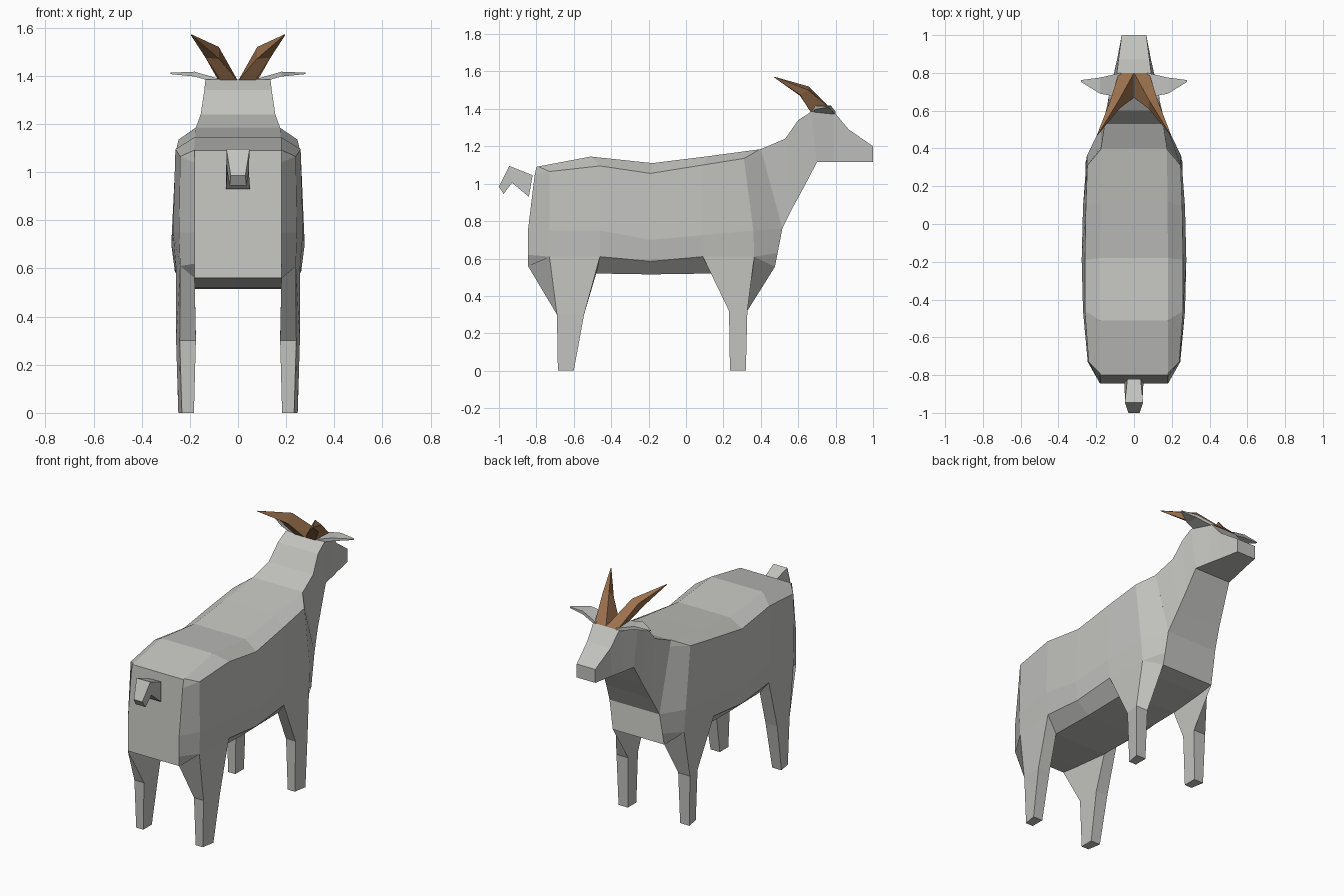
import bpy, bmesh


def material(name, rgb):
    m = bpy.data.materials.new(name)
    m.diffuse_color = (*rgb, 1)
    return m


grey = material("grey coat", (0.54, 0.54, 0.52))
brown = material("horn brown", (0.33, 0.165, 0.075))


def loft(name, rings, mat, mirrored=False):
    """Skin closed rings of points; optionally add the mirror image across x = 0."""
    bm = bmesh.new()
    for s in ((1, -1) if mirrored else (1,)):
        loops = [[bm.verts.new((s * x, y, z)) for x, y, z in r] for r in rings]
        n = len(loops[0])
        for a, b in zip(loops, loops[1:]):
            for i in range(n):
                j = (i + 1) % n
                bm.faces.new((a[i], a[j], b[j], b[i]))
        bm.faces.new(loops[0])
        bm.faces.new(loops[-1])
    bmesh.ops.remove_doubles(bm, verts=[v for v in bm.verts if not mirrored], dist=0.0005)
    bmesh.ops.recalc_face_normals(bm, faces=bm.faces)
    me = bpy.data.meshes.new(name)
    bm.to_mesh(me)
    bm.free()
    me.materials.append(mat)
    ob = bpy.data.objects.new(name, me)
    bpy.context.collection.objects.link(ob)
    return ob


def sym(half):
    """Half section (right side, top to bottom) to a full symmetric ring."""
    return half + [(-x, y, z) for x, y, z in reversed(half)]


# Torso: rump to chest; each half section is top, shoulder, flank, low flank, belly
torso = [
    [(.18, -.80, 1.09), (.18, -.81, 1.04), (.18, -.845, .75), (.18, -.845, .62), (.18, -.845, .56)],
    [(.18, -.79, 1.092), (.24, -.73, 1.065), (.245, -.73, .75), (.24, -.73, .61), (.18, -.73, .545)],
    [(.18, -.51, 1.145), (.26, -.46, 1.095), (.27, -.46, .75), (.258, -.46, .61), (.18, -.48, .52)],
    [(.18, -.18, 1.11), (.26, -.19, 1.055), (.277, -.19, .70), (.262, -.19, .585), (.18, -.19, .515)],
    [(.177, .12, 1.147), (.255, .09, 1.10), (.27, .09, .725), (.258, .09, .61), (.18, .14, .52)],
    [(.175, .395, 1.184), (.247, .31, 1.135), (.25, .36, .75), (.242, .365, .61), (.18, .37, .54)],
    [(.175, .40, 1.185), (.175, .41, 1.15), (.175, .515, .76), (.178, .49, .63), (.18, .475, .555)],
]
loft("body", [sym(h) for h in torso], grey)

# Neck and head: four-cornered sections (top corner, bottom corner)
neck = [
    [(.175, .40, 1.185), (.175, .515, .76)],
    [(.155, .53, 1.24), (.155, .575, .88)],
    [(.14, .60, 1.34), (.14, .635, .99)],
    [(.135, .67, 1.385), (.125, .70, 1.115)],
    [(.092, .79, 1.385), (.108, .79, 1.115)],
    [(.082, .87, 1.29), (.09, .87, 1.115)],
    [(.065, 1.0, 1.20), (.065, 1.0, 1.115)],
]
loft("neck_and_head", [sym(h) for h in neck], grey)

# Tail
tail = [
    [(.035, -.82, 1.045), (.05, -.84, .93)],
    [(.048, -.945, 1.095), (.045, -.93, 1.005)],
    [(.03, -1.0, .985), (.035, -.975, .945)],
]
loft("tail", [sym(h) for h in tail], grey)


# Legs: top ring follows the body, then tapers to the knee and hoof
def leg(name, top, knee, hoof, knee_z):
    def box(y0, y1, xi, xo, z):
        return [(xo - .015, y0, z), (xo, y1, z), (xi, y1, z), (xi, y0, z)]
    loft(name, [top, box(*knee, .175, .257, knee_z), box(*hoof, .183, .248, 0)], grey, True)


leg("hind_legs", [(.24, -.73, .61), (.258, -.46, .61), (.18, -.48, .52), (.18, -.845, .56)],
    (-.69, -.545), (-.685, -.60), .30)
leg("front_legs", [(.258, .09, .61), (.242, .365, .61), (.18, .475, .555), (.18, .14, .52)],
    (.23, .328), (.235, .32), .32)


# Ears: flat tapering leaves
ear = [[(x, y0, z0), (x, y1, z0), (x, y1, z1), (x, y0, z1)] for x, y0, y1, z0, z1 in
       ((.07, .67, .80, 1.365, 1.385), (.18, .69, .775, 1.397, 1.417), (.28, .752, .762, 1.407, 1.413))]
loft("ears", ear, grey, True)

# Horns: swept backward and outward to a point
horn = [
    [(0, .80, 1.378), (.08, .80, 1.378), (.07, .67, 1.378), (0, .67, 1.378)],
    [(.08, .655, 1.52), (.125, .655, 1.50), (.135, .61, 1.475), (.078, .61, 1.47)],
    [(.193, .472, 1.572), (.196, .472, 1.572), (.196, .470, 1.569), (.193, .470, 1.569)],
]
loft("horns", horn, brown, True)
